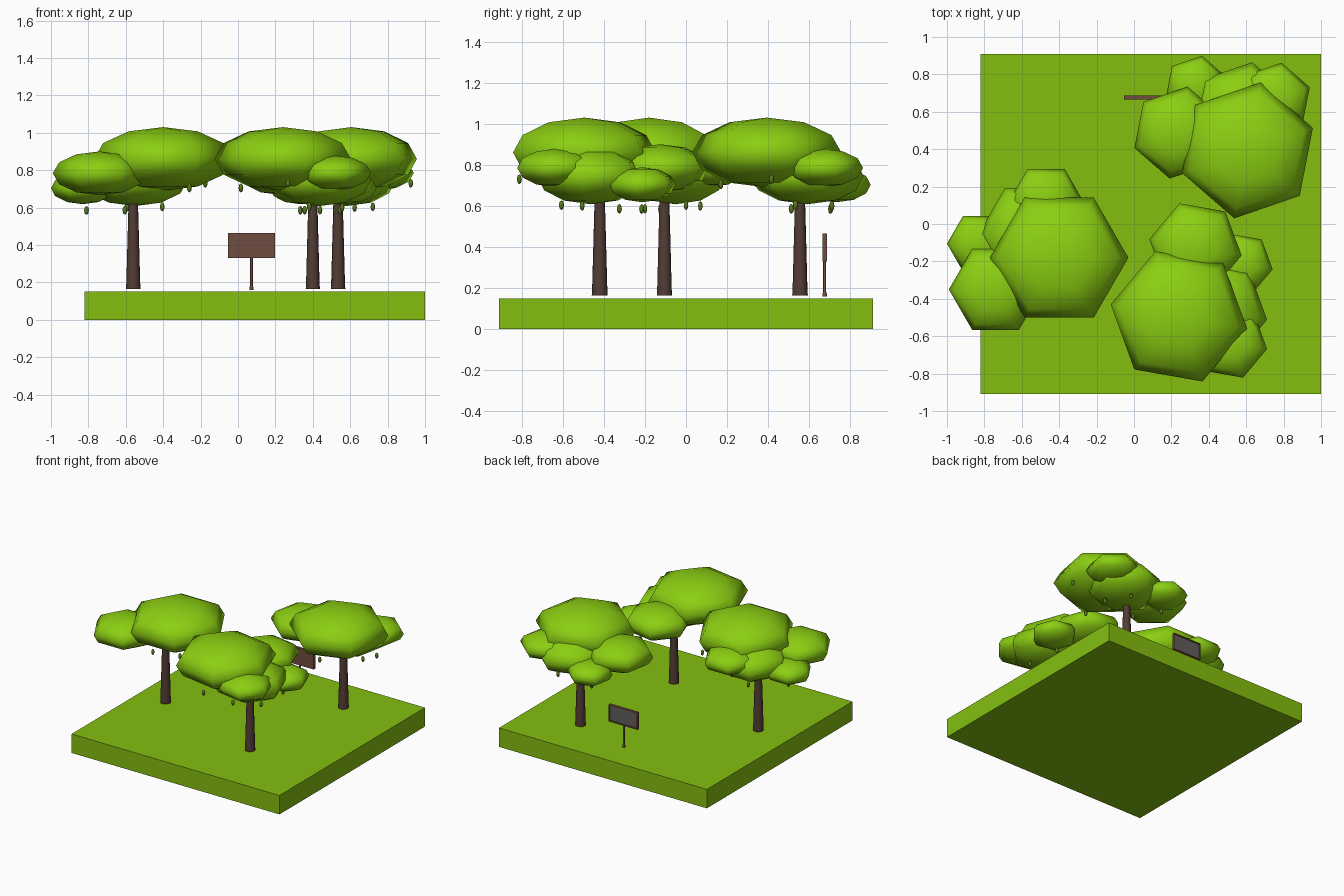
import bpy, bmesh
from math import sin, cos, pi, radians

if "Cube" in bpy.data.objects:
    bpy.data.objects.remove(bpy.data.objects["Cube"])


def material(name, color):
    m = bpy.data.materials.new(name)
    m.diffuse_color = (*color, 1)
    m.use_nodes = True
    m.node_tree.nodes["Principled BSDF"].inputs["Base Color"].default_value = m.diffuse_color
    return m


GRASS = material("grass", (0.23, 0.52, 0.005))
LEAF = material("leaf", (0.26, 0.62, 0.006))
BARK = material("bark", (0.085, 0.045, 0.035))
FRUIT = material("fruit", (0.10, 0.20, 0.01))
WOOD = material("wood", (0.16, 0.075, 0.05))
PANEL = material("panel", (0.12, 0.11, 0.11))


def to_mesh(bm, name, *mats):
    bmesh.ops.recalc_face_normals(bm, faces=bm.faces)
    mesh = bpy.data.meshes.new(name)
    bm.to_mesh(mesh)
    bm.free()
    for m in mats:
        mesh.materials.append(m)
    return mesh


def place(mesh, name, loc=(0, 0, 0), turn=0):
    ob = bpy.data.objects.new(name, mesh)
    ob.location = loc
    ob.rotation_euler.z = radians(turn)
    bpy.context.collection.objects.link(ob)
    return ob


def lathe(bm, profile, sides, center=(0, 0, 0), smooth=True):
    """Revolve (radius, z) points around a vertical axis, closing both ends."""
    cx, cy, cz = center
    rings = []
    for r, z in profile:
        n = 1 if r < 1e-5 else sides
        rings.append([bm.verts.new((cx + r * cos(2 * pi * i / sides),
                                    cy + r * sin(2 * pi * i / sides), cz + z))
                      for i in range(n)])
    for a, b in zip(rings, rings[1:]):
        for i in range(sides):
            j = (i + 1) % sides
            if len(a) == 1:
                f = (a[0], b[j], b[i])
            elif len(b) == 1:
                f = (a[i], a[j], b[0])
            else:
                f = (a[i], a[j], b[j], b[i])
            bm.faces.new(f).smooth = smooth
    for ring in (rings[0], rings[-1]):
        if len(ring) > 1:
            bm.faces.new(ring)


def ellipsoid(bm, center, radius, half_height, sides=6, rings=6):
    prof = [(radius * sin(pi * k / rings), -half_height * cos(pi * k / rings))
            for k in range(rings + 1)]
    lathe(bm, prof, sides, center)


def box(bm, lo, hi):
    geo = bmesh.ops.create_cube(bm, size=1)
    for v in geo["verts"]:
        for k in range(3):
            v.co[k] = (lo[k] + hi[k]) / 2 + v.co[k] * (hi[k] - lo[k])


# Grass slab
bm = bmesh.new()
box(bm, (-0.82, -0.91, 0), (1.0, 0.91, 0.15))
place(to_mesh(bm, "ground", GRASS), "ground")

# Tree parts, modelled around the trunk axis
bm = bmesh.new()
lathe(bm, [(0.039, 0.165), (0.037, 0.20), (0.031, 0.42), (0.026, 0.60), (0.024, 0.74)], 10)
trunk = to_mesh(bm, "trunk", BARK)

# Leaf clumps: (x, y, z), radius, half height
clumps = [((0.16, -0.075, 0.86), 0.37, 0.17),
          ((-0.18, -0.245, 0.783), 0.25, 0.117),
          ((-0.27, 0.0, 0.703), 0.17, 0.085),
          ((0.01, 0.055, 0.745), 0.28, 0.137),
          ((0.09, 0.225, 0.785), 0.20, 0.093)]
bm = bmesh.new()
for clump in clumps:
    ellipsoid(bm, *clump)
canopy = to_mesh(bm, "canopy", LEAF)

# Hanging fruit
fruit_spots = [(-0.25, -0.02, 0.585), (-0.035, 0.175, 0.60), (0.155, 0.105, 0.604),
               (-0.045, -0.095, 0.586), (0.385, 0.15, 0.73), (0.30, -0.25, 0.705)]
bm = bmesh.new()
for spot in fruit_spots:
    ellipsoid(bm, spot, 0.013, 0.024, 6, 4)
fruits = to_mesh(bm, "fruits", FRUIT)

# Three copies of the tree, each turned differently
trees = [("left", -0.56, -0.105, 0), ("front", 0.40, -0.42, -130), ("back", 0.535, 0.555, -41)]
for label, x, y, turn in trees:
    for part, mesh in (("trunk", trunk), ("canopy", canopy), ("fruits", fruits)):
        place(mesh, f"{label}_tree_{part}", (x, y, 0), turn)

# Sign post with a small foot
bm = bmesh.new()
lathe(bm, [(0.011, 0.158), (0.011, 0.172), (0.007, 0.182), (0.007, 0.34)], 8)
place(to_mesh(bm, "sign_post", WOOD), "sign_post", (0.072, 0.675, 0))

# Sign board with a recessed panel on the back side
bm = bmesh.new()
box(bm, (-0.053, 0.665, 0.33), (0.197, 0.686, 0.465))
bm.normal_update()
back = max(bm.faces, key=lambda f: f.normal.y)
bmesh.ops.inset_region(bm, faces=[back], thickness=0.013)
bmesh.ops.inset_region(bm, faces=[back], thickness=0.0005, depth=-0.006)
back.material_index = 1
place(to_mesh(bm, "sign_board", WOOD, PANEL), "sign_board")
